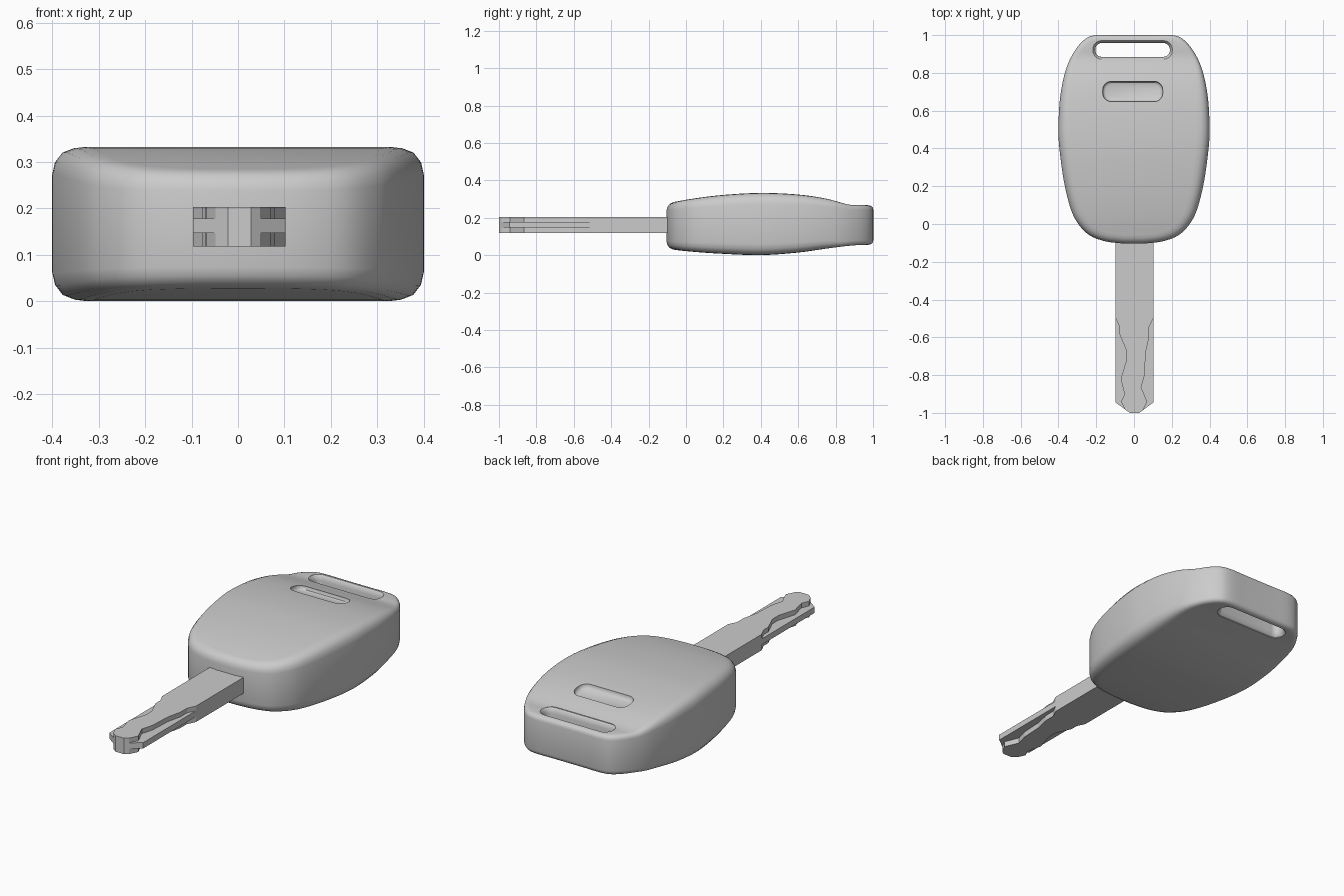
import bpy, bmesh, math
from mathutils import Vector

if "Cube" in bpy.data.objects:
    bpy.data.objects.remove(bpy.data.objects["Cube"])


def spline(pts, n):
    """Catmull-Rom polyline through 2D points, n steps per span."""
    p = [Vector(q) for q in pts]
    p = [2 * p[0] - p[1]] + p + [2 * p[-1] - p[-2]]
    out = []
    for a, b, c, d in zip(p, p[1:], p[2:], p[3:]):
        for k in range(n):
            t = k / n
            out.append(0.5 * (2 * b + (c - a) * t + (2 * a - 5 * b + 4 * c - d) * t * t
                              + (3 * b - a - 3 * c + d) * t ** 3))
    return out + [p[-2]]


def lookup(line, y):
    for a, b in zip(line, line[1:]):
        if y <= b.x:
            return a.y + (b.y - a.y) * (y - a.x) / (b.x - a.x)
    return line[-1].y


def loft(bm, rings, strip_caps=False):
    """Skin closed rings of 3D points; caps are n-gons or cross strips."""
    vs = [[bm.verts.new(p) for p in r] for r in rings]
    n = len(vs[0])
    for a, b in zip(vs, vs[1:]):
        for i in range(n):
            j = (i + 1) % n
            bm.faces.new((a[i], a[j], b[j], b[i]))
    for r in (vs[0], vs[-1]):
        if strip_caps:
            for i in range(n // 2 - 1):
                bm.faces.new((r[i], r[i + 1], r[n - 2 - i], r[n - 1 - i]))
        else:
            bm.faces.new(r)


def prism(bm, pts, z0, z1):
    loft(bm, [[(x, y, z) for x, y in pts] for z in (z0, z1)])


def finish(name, bm):
    bmesh.ops.recalc_face_normals(bm, faces=bm.faces[:])
    me = bpy.data.meshes.new(name)
    bm.to_mesh(me)
    bm.free()
    ob = bpy.data.objects.new(name, me)
    bpy.context.collection.objects.link(ob)
    return ob


def activate(ob):
    bpy.ops.object.select_all(action='DESELECT')
    ob.select_set(True)
    bpy.context.view_layer.objects.active = ob


def cut(ob, cutter):
    cutter.hide_render = True
    m = ob.modifiers.new("cut", 'BOOLEAN')
    m.operation, m.solver, m.object = 'DIFFERENCE', 'EXACT', cutter
    activate(ob)
    bpy.ops.object.modifier_apply(modifier=m.name)
    bpy.data.objects.remove(cutter)


def rounded_rect(x0, x1, y0, y1, r, grow=0.0):
    pts, r2 = [], r + grow
    for cx, cy, a0 in ((x1 - r, y1 - r, 0), (x0 + r, y1 - r, 90),
                       (x0 + r, y0 + r, 180), (x1 - r, y0 + r, 270)):
        for k in range(7):
            a = math.radians(a0 + 15 * k)
            pts.append((cx + r2 * math.cos(a), cy + r2 * math.sin(a)))
    return pts


# Head: outline in plan, crown and belly lines from the side
half = spline([(0.05, -0.104), (0.15, -0.092), (0.235, -0.06), (0.295, 0.0), (0.335, 0.08),
               (0.37, 0.22), (0.395, 0.4), (0.4, 0.52), (0.39, 0.68), (0.36, 0.82),
               (0.315, 0.915), (0.26, 0.978), (0.2, 1.0), (0.08, 1.0)], 4)
crown = spline([(-0.11, 0.277), (-0.05, 0.287), (0.05, 0.304), (0.2, 0.322), (0.4, 0.333), (0.6, 0.324),
                (0.75, 0.302), (0.87, 0.27), (0.93, 0.268), (1.0, 0.266)], 4)
belly = spline([(-0.11, 0.034), (-0.05, 0.027), (0.05, 0.017), (0.2, 0.007), (0.4, 0.0), (0.6, 0.014),
                (0.75, 0.035), (0.87, 0.05), (0.93, 0.054), (1.0, 0.056)], 4)
softness = spline([(-0.12, 0.65), (0.1, 0.9), (0.4, 1.0), (0.7, 0.8), (0.85, 0.45), (1.0, 0.4)], 4)
outline = half + [Vector((-p.x, p.y)) for p in reversed(half)]


def head_ring(inset, drop, line, sign):
    ring, n = [], len(outline)
    for i, p in enumerate(outline):
        t = (outline[(i + 1) % n] - outline[i - 1]).normalized()
        f = lookup(softness, p.y)
        q = p - Vector((t.y, -t.x)) * inset * f
        ring.append((q.x, q.y, lookup(line, q.y) - sign * drop * f))
    return ring


edge = [(0.07, 0.0), (0.045, 0.003), (0.022, 0.012), (0.006, 0.033), (0.0, 0.06)]
bm = bmesh.new()
loft(bm, [head_ring(i, d, belly, -1) for i, d in edge]
     + [head_ring(i, d, crown, 1) for i, d in reversed(edge)], strip_caps=True)
head = finish("key_head", bm)

# Key ring slot, flared at both rims
bm = bmesh.new()
loft(bm, [[(x, y, z) for x, y in rounded_rect(-0.205, 0.19, 0.885, 0.958, 0.034, g)]
          for z, g in ((-0.05, 0.014), (0.054, 0.013), (0.062, 0.005), (0.08, 0.0),
                       (0.24, 0.0), (0.259, 0.005), (0.267, 0.013), (0.4, 0.014))])
cut(head, finish("slot_cutter", bm))

# Shallow thumb recess following the slope of the crown
za, zb = lookup(crown, 0.645), lookup(crown, 0.755)
bm = bmesh.new()
loft(bm, [[(x, y, za + (zb - za) * (y - 0.645) / 0.11 + off)
           for x, y in rounded_rect(-0.165, 0.152, 0.648, 0.755, 0.045, g)]
          for off, g in ((-0.022, -0.014), (-0.017, -0.005), (-0.007, 0.0), (0.06, 0.004))])
cut(head, finish("recess_cutter", bm))
activate(head)
bpy.ops.object.shade_smooth_by_angle(angle=math.radians(40))

# Blade with a pointed tip
bm = bmesh.new()
prism(bm, [(-0.097, 0.0), (-0.097, -0.945), (-0.022, -1.0), (0.028, -1.0),
           (0.102, -0.945), (0.102, 0.0)], 0.118, 0.203)
blade = finish("key_blade", bm)

# Wavy bitting milled from both faces, leaving a full-width centre web
left = [(-0.2, -0.5), (-0.097, -0.5), (-0.076, -0.545), (-0.076, -0.585), (-0.04, -0.67), (-0.04, -0.72),
        (-0.07, -0.82), (-0.05, -0.9), (-0.068, -0.94), (-0.03, -1.02), (-0.2, -1.02)]
right = [(0.2, -0.5), (0.102, -0.5), (0.08, -0.545), (0.08, -0.6), (0.062, -0.68), (0.056, -0.8),
         (0.038, -0.865), (0.07, -0.94), (0.03, -1.02), (0.2, -1.02)]
bm = bmesh.new()
for side in (left, right):
    prism(bm, side, 0.05, 0.147)
    prism(bm, side, 0.178, 0.28)
cut(blade, finish("bitting_cutter", bm))
